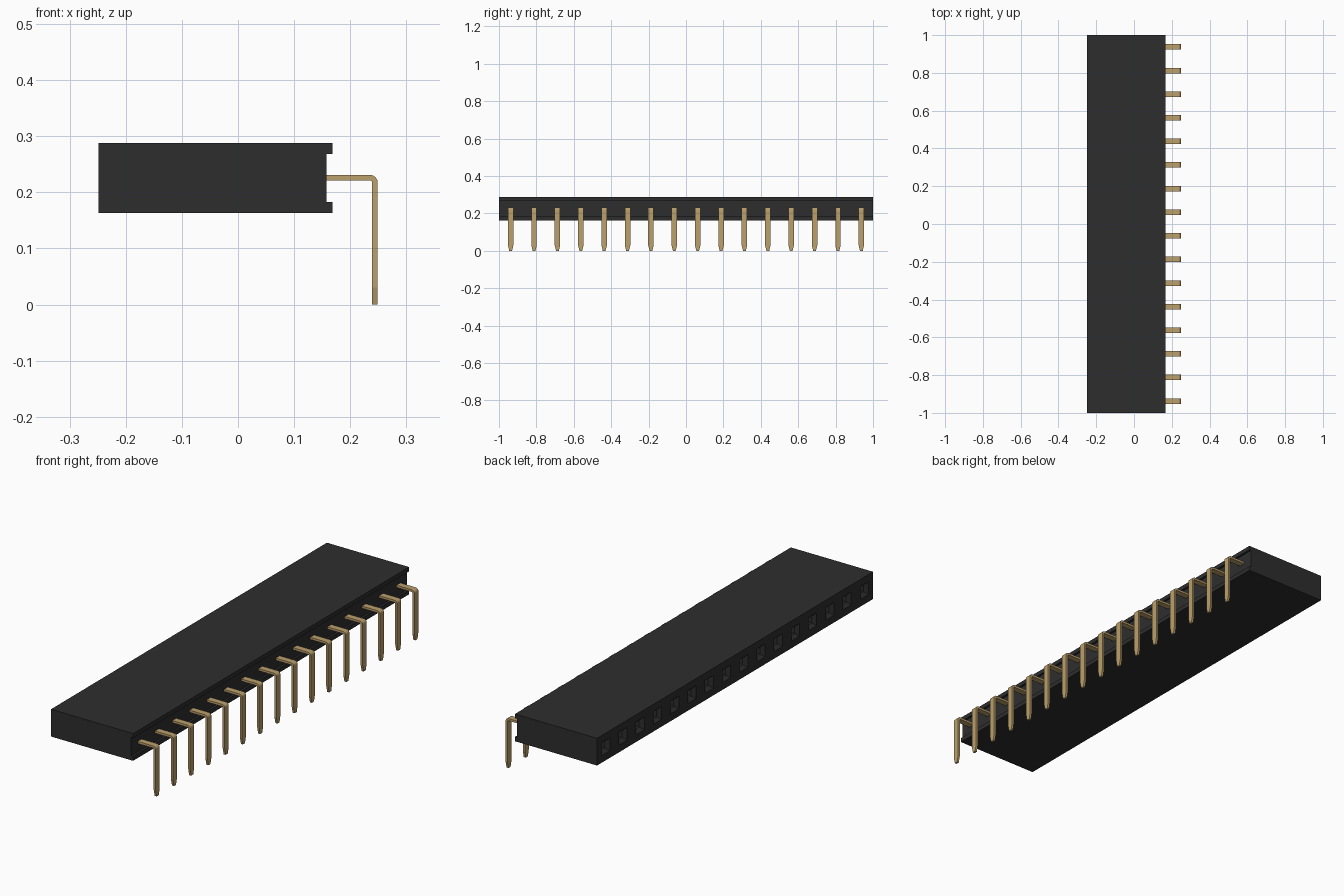
import bpy, bmesh, math

cube = bpy.data.objects.get("Cube")
if cube:
    bpy.data.objects.remove(cube, do_unlink=True)

COUNT = 16
PITCH = 2.0 / COUNT


def material(name, rgb, rough, metal=0.0):
    m = bpy.data.materials.new(name)
    m.use_nodes = True
    m.diffuse_color = (*rgb, 1)
    bsdf = next(n for n in m.node_tree.nodes if n.type == 'BSDF_PRINCIPLED')
    bsdf.inputs["Base Color"].default_value = (*rgb, 1)
    bsdf.inputs["Roughness"].default_value = rough
    bsdf.inputs["Metallic"].default_value = metal
    return m


def loft(bm, rings):
    """Join equal-length rings of points with quads and cap both ends."""
    rows = [[bm.verts.new(p) for p in ring] for ring in rings]
    n = len(rows[0])
    for a, b in zip(rows, rows[1:]):
        for i in range(n):
            j = (i + 1) % n
            bm.faces.new((a[i], a[j], b[j], b[i]))
    bm.faces.new(rows[0][::-1])
    bm.faces.new(rows[-1])
    bmesh.ops.recalc_face_normals(bm, faces=bm.faces)


def finish(bm, name, mat):
    mesh = bpy.data.meshes.new(name)
    bm.to_mesh(mesh)
    bm.free()
    mesh.materials.append(mat)
    ob = bpy.data.objects.new(name, mesh)
    bpy.context.collection.objects.link(ob)
    return ob


black = material("black plastic", (0.027, 0.027, 0.027), 0.6)
gold = material("gold plating", (0.50, 0.35, 0.15), 0.4)

# Housing: channelled profile swept along y, one segment per socket
X0, X1, XC = -0.249, 0.168, 0.158
Z0, Z1 = 0.163, 0.288
profile = [(X0, Z0), (X1, Z0), (X1, 0.183), (XC, 0.183),
           (XC, 0.268), (X1, 0.268), (X1, Z1), (X0, Z1)]
bm = bmesh.new()
loft(bm, [[(x, -1 + i * PITCH, z) for x, z in profile] for i in range(COUNT + 1)])

# Sockets: square mouth, tapered lead-in, deep bore
cells = [f for f in bm.faces if f.normal.x < -0.9]
for thickness, depth in ((0.033, 0), (0.014, -0.016), (0, -0.2)):
    if thickness:
        bmesh.ops.inset_individual(bm, faces=cells, thickness=thickness,
                                   depth=depth, use_even_offset=True)
    else:
        cells = bmesh.ops.extrude_discrete_faces(bm, faces=cells)["faces"]
        for f in cells:
            bmesh.ops.translate(bm, verts=f.verts, vec=(-depth, 0, 0))
finish(bm, "socket_housing", black)

# Pin: flat strip bent down through a right angle, with a narrowed tip
TOP, OUT, THICK, R, HALF = 0.231, 0.249, 0.010, 0.014, 0.0145
sections = [((0.14, TOP), (0.14, TOP - THICK), HALF)]
cx, cz = OUT - R, TOP - R
for k in range(7):
    a = math.radians(90 - 15 * k)
    c, s = math.cos(a), math.sin(a)
    sections.append(((cx + R * c, cz + R * s),
                     (cx + (R - THICK) * c, cz + (R - THICK) * s), HALF))
for z, half in ((0.03, HALF), (0.0, 0.0075)):
    sections.append(((OUT, z), (OUT - THICK, z), half))

bm = bmesh.new()
loft(bm, [[(o[0], -h, o[1]), (o[0], h, o[1]), (i[0], h, i[1]), (i[0], -h, i[1])]
          for o, i, h in sections])
pin = finish(bm, "pin_01", gold)
for p in pin.data.polygons:
    p.use_smooth = False
pin.location.y = -1 + PITCH / 2

# Repeat the pin along the row
for n in range(1, COUNT):
    copy = bpy.data.objects.new(f"pin_{n + 1:02d}", pin.data)
    copy.location.y = -1 + PITCH * (n + 0.5)
    bpy.context.collection.objects.link(copy)
